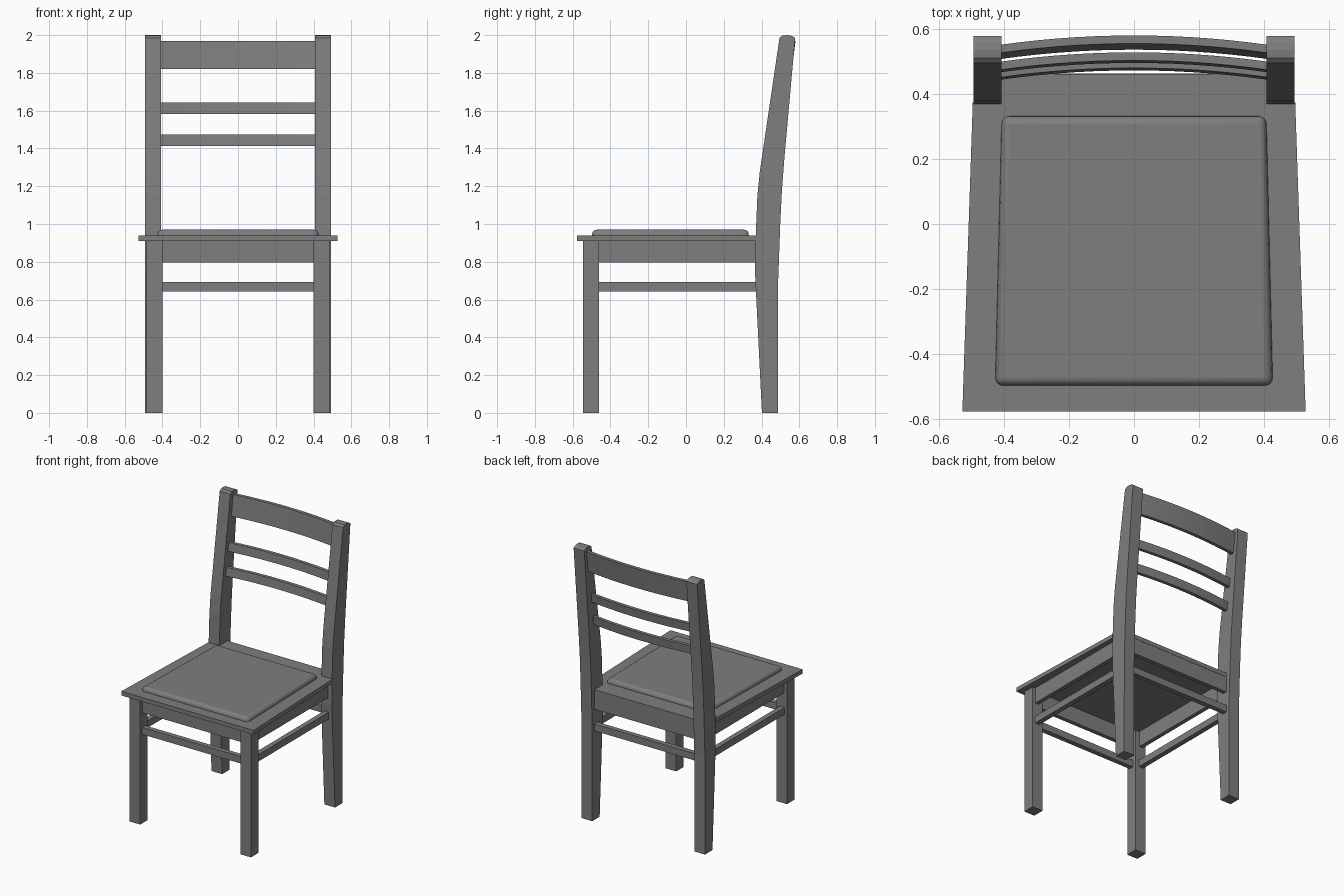
import bpy, bmesh
from mathutils import Vector

if "Cube" in bpy.data.objects:
    bpy.data.objects.remove(bpy.data.objects["Cube"])

# Dark grey finish shared by every part
finish_mat = bpy.data.materials.new("dark_grey")
finish_mat.diffuse_color = (0.21, 0.21, 0.21, 1)
finish_mat.use_nodes = True
finish_mat.node_tree.nodes["Principled BSDF"].inputs["Base Color"].default_value = finish_mat.diffuse_color


def prism(name, pts, axis, lo, hi, mirror=False):
    """Extrude a 2D outline along x (pts are y,z) or z (pts are x,y)."""
    bm = bmesh.new()
    place = (lambda p: (lo, p[0], p[1])) if axis == 'x' else (lambda p: (p[0], p[1], lo))
    face = bm.faces.new([bm.verts.new(place(p)) for p in pts])
    ext = bmesh.ops.extrude_face_region(bm, geom=[face])
    move = Vector((hi - lo, 0, 0)) if axis == 'x' else Vector((0, 0, hi - lo))
    bmesh.ops.translate(bm, vec=move,
                        verts=[v for v in ext['geom'] if isinstance(v, bmesh.types.BMVert)])
    bmesh.ops.recalc_face_normals(bm, faces=bm.faces)
    return finish(name, bm, mirror)


def finish(name, bm, mirror=False):
    mesh = bpy.data.meshes.new(name)
    bm.to_mesh(mesh)
    bm.free()
    mesh.materials.append(finish_mat)
    ob = bpy.data.objects.new(name, mesh)
    bpy.context.collection.objects.link(ob)
    if mirror:
        ob.modifiers.new("Mirror", 'MIRROR').use_mirror_merge = False
    return ob


def box(name, x0, x1, y0, y1, z0, z1, mirror=False):
    return prism(name, [(x0, y0), (x1, y0), (x1, y1), (x0, y1)], 'z', z0, z1, mirror)


def curved_rail(name, z0, z1, back, n=14, half=0.42, bulge=0.03, thick=0.025):
    """Back slat bowed backwards and leaning with the posts."""
    bm = bmesh.new()
    rings = []
    for i in range(n + 1):
        t = 2 * i / n - 1
        ring = []
        for z, off in ((z0, -thick), (z0, 0), (z1, 0), (z1, -thick)):
            y = back + 0.125 * (z - z1) + bulge * (1 - t * t) + off
            ring.append(bm.verts.new((half * t, y, z)))
        rings.append(ring)
    for a, b in zip(rings, rings[1:]):
        for k in range(4):
            bm.faces.new((a[k], a[(k + 1) % 4], b[(k + 1) % 4], b[k]))
    bm.faces.new(rings[0])
    bm.faces.new(rings[-1])
    bmesh.ops.recalc_face_normals(bm, faces=bm.faces)
    return finish(name, bm)


# Legs: straight at the front, shaped posts at the back
box("front_leg", 0.40, 0.485, -0.545, -0.46, 0, 0.91, True)
post = [(0.402, 0), (0.487, 0), (0.488, 0.7), (0.499, 1.0), (0.508, 1.18), (0.521, 1.35),
        (0.578, 1.985), (0.56, 1.996), (0.535, 2.0), (0.51, 1.998), (0.495, 1.985),
        (0.391, 1.28), (0.378, 1.15), (0.37, 0.96), (0.365, 0.75)]
prism("back_leg", post, 'x', 0.408, 0.493, True)

# Seat board with a tongue between the back posts
prism("seat", [(-0.528, -0.577), (0.528, -0.577), (0.496, 0.373), (0.41, 0.373), (0.41, 0.462),
               (-0.41, 0.462), (-0.41, 0.373), (-0.496, 0.373)], 'z', 0.91, 0.94)

# Seat pad with rounded edges
pad = prism("seat_pad", [(-0.427, -0.497), (0.427, -0.497), (0.407, 0.332), (-0.407, 0.332)],
            'z', 0.912, 0.97)
bev = pad.modifiers.new("Bevel", 'BEVEL')
bev.width, bev.segments = 0.025, 4
bpy.context.view_layer.objects.active = pad
pad.select_set(True)
bpy.ops.object.shade_smooth_by_angle()

# Aprons under the seat and stretchers below them
for part, z0, z1, th in (("apron", 0.797, 0.91, 0.03), ("stretcher", 0.643, 0.693, 0.036)):
    h = th / 2
    box("front_" + part, -0.41, 0.41, -0.505 - h, -0.505 + h, z0, z1)
    box("back_" + part, -0.42, 0.42, 0.445 - h, 0.445 + h, z0, z1)
    box("side_" + part, 0.447 - h, 0.447 + h, -0.47, 0.38, z0, z1, True)

# Back slats
curved_rail("top_rail", 1.82, 1.97, 0.55)
curved_rail("upper_slat", 1.583, 1.643, 0.498)
curved_rail("lower_slat", 1.413, 1.473, 0.475)
